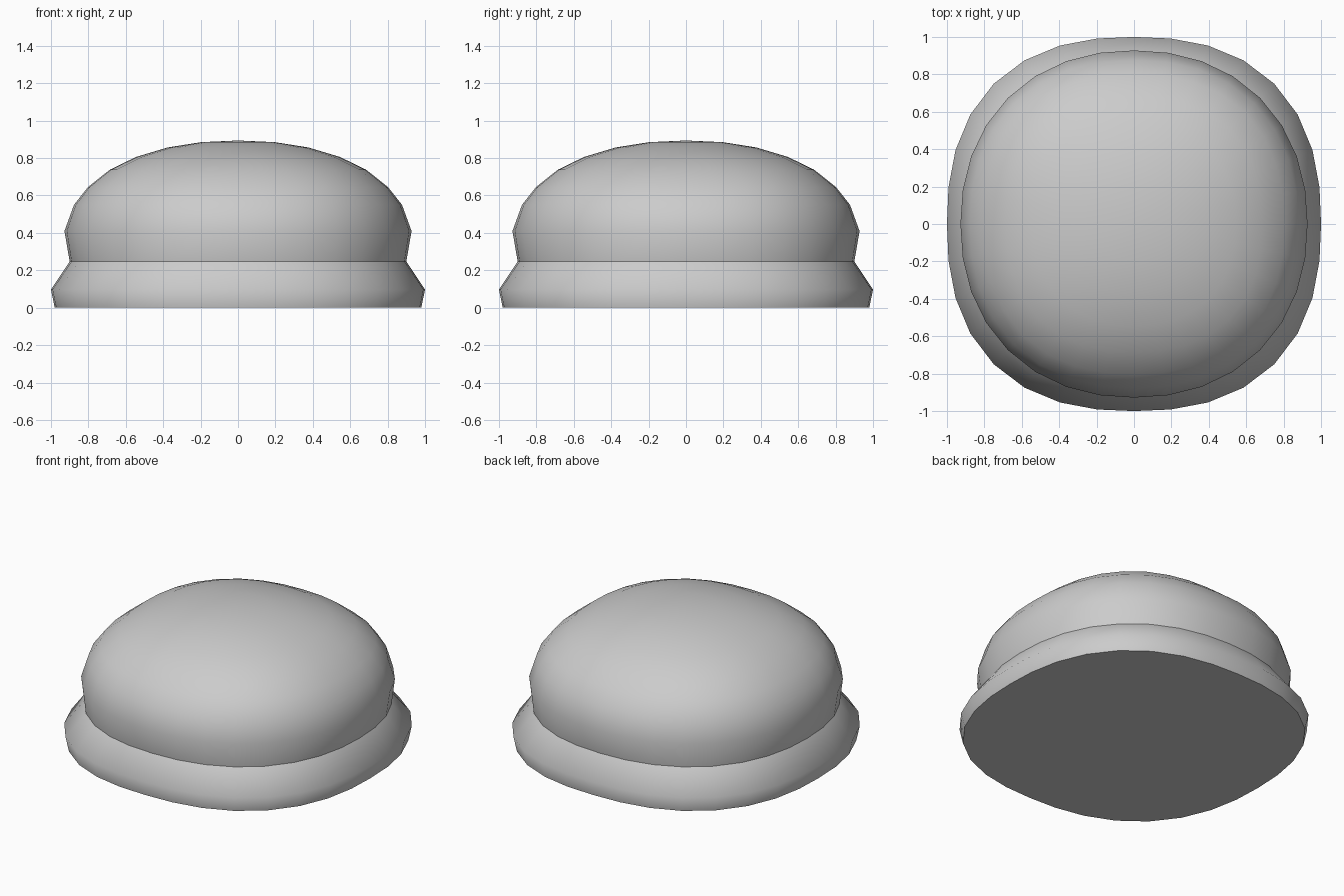
import bpy, bmesh
from math import sin, cos, pi

if "Cube" in bpy.data.objects:
    bpy.data.objects.remove(bpy.data.objects["Cube"])

SIDES = 32


def loft(name, profile, cap_bottom=False):
    """Stack rounded-square rings given as (radius, z, squareness exponent); radius 0 is a pole."""
    bm = bmesh.new()
    rings = []
    for r, z, n in profile:
        if r == 0:
            rings.append([bm.verts.new((0, 0, z))])
            continue
        ring = []
        for i in range(SIDES):
            c, s = cos(2 * pi * i / SIDES), sin(2 * pi * i / SIDES)
            k = r / (abs(c) ** n + abs(s) ** n) ** (1 / n)
            ring.append(bm.verts.new((k * c, k * s, z)))
        rings.append(ring)
    for a, b in zip(rings, rings[1:]):
        for i in range(SIDES):
            j = (i + 1) % SIDES
            if len(b) == 1:
                bm.faces.new((a[i], a[j], b[0]))
            else:
                bm.faces.new((a[i], a[j], b[j], b[i]))
    if cap_bottom:
        bm.faces.new(rings[0][::-1])
    mesh = bpy.data.meshes.new(name)
    bm.to_mesh(mesh)
    bm.free()
    obj = bpy.data.objects.new(name, mesh)
    bpy.context.collection.objects.link(obj)
    bpy.ops.object.select_all(action='DESELECT')
    obj.select_set(True)
    bpy.context.view_layer.objects.active = obj
    bpy.ops.object.shade_smooth_by_angle(angle=pi / 3)
    return obj


# Flared base rim with a flat underside
loft("base_rim", [(0.98, 0, 2.41), (1.0, 0.097, 2.41), (0.9, 0.247, 2.25)], cap_bottom=True)

# Rounded dome rising from the pinched neck
loft("dome", [(0.9, 0.247, 2.25), (0.928, 0.41, 2.17), (0.877, 0.55, 2.24),
              (0.802, 0.645, 2.32), (0.685, 0.738, 2.34), (0.545, 0.806, 2.25),
              (0.375, 0.857, 2.12), (0.198, 0.885, 2.03), (0, 0.894, 2)])
